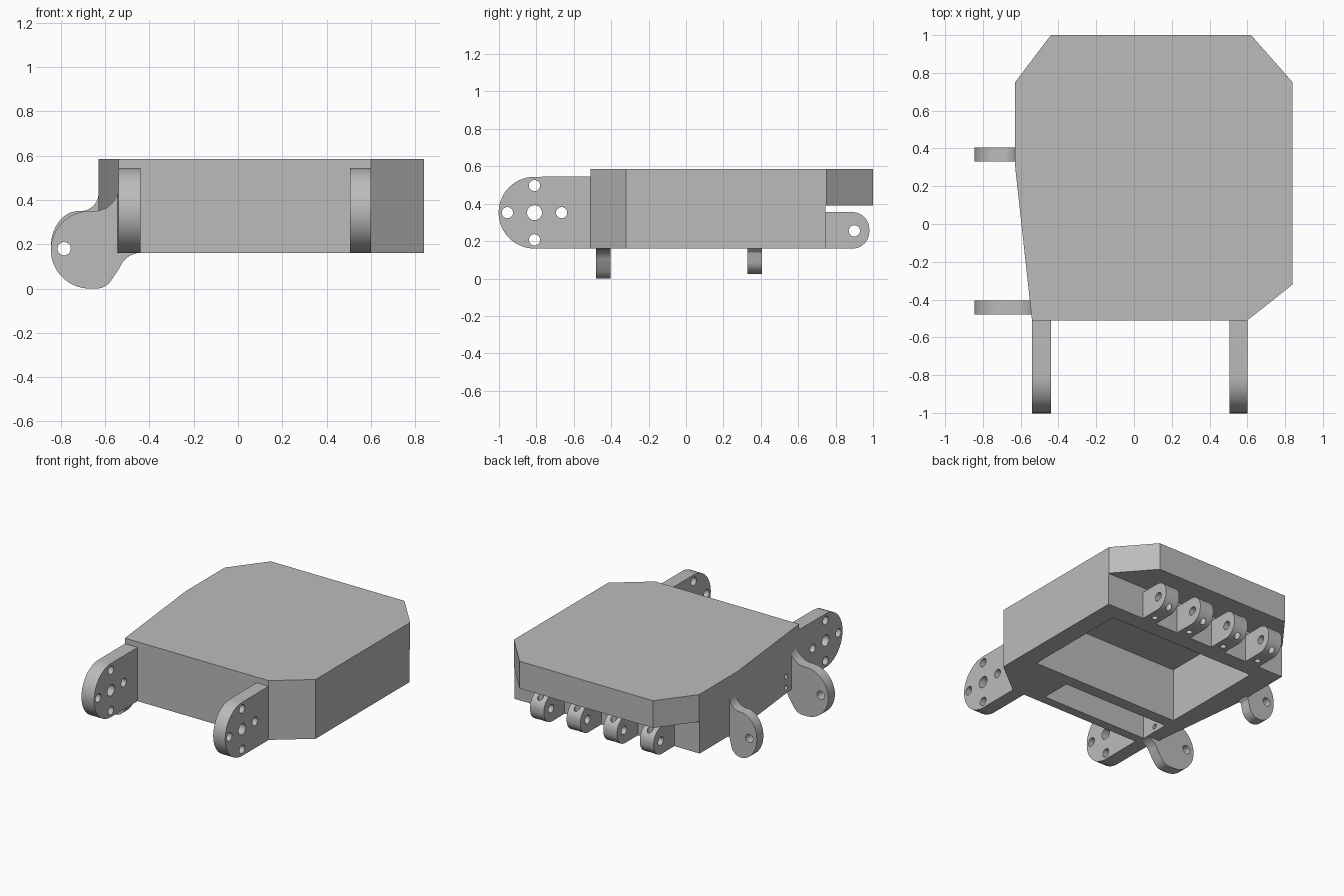
import bpy, bmesh
from math import sin, cos, radians, pi
from mathutils import Vector

cube = bpy.data.objects.get("Cube")
if cube:
    bpy.data.objects.remove(cube)

grey = bpy.data.materials.new("plain grey")
grey.use_nodes = True
GREY = (0.5, 0.5, 0.5, 1)
grey.diffuse_color = GREY
grey.node_tree.nodes["Principled BSDF"].inputs["Base Color"].default_value = GREY

# Maps a profile point (u, v) and a depth w to space, by extrusion axis
PLACE = {
    "x": lambda u, v, w: (w, u, v),
    "y": lambda u, v, w: (u, w, v),
    "z": lambda u, v, w: (u, v, w),
}


def arc(cu, cv, ru, start, end, rv=None, steps=12):
    rv = rv or ru
    angles = [radians(start + (end - start) * i / steps) for i in range(steps + 1)]
    return [(cu + ru * cos(a), cv + rv * sin(a)) for a in angles]


def prism(name, profile, axis, low, high):
    bm = bmesh.new()
    verts = [bm.verts.new(PLACE[axis](u, v, low)) for u, v in profile]
    face = bm.faces.new(verts)
    grown = bmesh.ops.extrude_face_region(bm, geom=[face])["geom"]
    shift = Vector(PLACE[axis](0, 0, high - low))
    bmesh.ops.translate(bm, vec=shift, verts=[g for g in grown if isinstance(g, bmesh.types.BMVert)])
    bmesh.ops.recalc_face_normals(bm, faces=bm.faces)
    mesh = bpy.data.meshes.new(name)
    bm.to_mesh(mesh)
    bm.free()
    mesh.materials.append(grey)
    obj = bpy.data.objects.new(name, mesh)
    bpy.context.collection.objects.link(obj)
    return obj


def box(name, x, y, z):
    return prism(name, [(x[0], y[0]), (x[1], y[0]), (x[1], y[1]), (x[0], y[1])], "z", *z)


def drill(u, v, r, axis, low, high):
    return prism("drill", arc(u, v, r, 0, 345, steps=23), axis, low, high)


def cut(obj, cutters):
    bpy.context.view_layer.objects.active = obj
    for cutter in cutters:
        cutter.hide_render = True
        mod = obj.modifiers.new("cut", "BOOLEAN")
        mod.operation = "DIFFERENCE"
        mod.solver = "EXACT"
        mod.object = cutter
        bpy.ops.object.modifier_apply(modifier=mod.name)
        bpy.data.objects.remove(cutter)


def smooth(obj):
    bpy.ops.object.select_all(action="DESELECT")
    obj.select_set(True)
    bpy.context.view_layer.objects.active = obj
    bpy.ops.object.shade_smooth_by_angle(angle=radians(30))


# Hollow housing with a rear overhang, two pockets below and two side holes
outline = [(-0.44, 1), (-0.63, 0.75), (-0.63, 0.31), (-0.54, -0.51),
           (0.6, -0.51), (0.84, -0.32), (0.84, 0.75), (0.62, 1)]
housing = prism("housing", outline, "z", 0.16, 0.585)
cut(housing, [
    box("rear_step", (-1, 1), (0.745, 1.2), (0, 0.39)),
    box("main_pocket", (-0.455, 0.705), (-0.145, 0.63), (0, 0.54)),
    box("front_pocket", (-0.455, 0.38), (-0.445, -0.23), (0, 0.54)),
    drill(-0.335, 0.2, 0.018, "x", -0.8, -0.4),
    drill(-0.335, 0.28, 0.018, "x", -0.8, -0.4),
])
smooth(housing)

# Front arms with a centre bore and four bolt holes
arm_profile = [(-0.5, 0.16), (-0.5, 0.545)] + arc(-0.81, 0.352, 0.192, 90, 270, steps=28)
for side, low, high in (("right", -0.54, -0.44), ("left", 0.505, 0.6)):
    arm = prism(side + "_front_arm", arm_profile, "x", low, high)
    bolts = [(-0.81 + 0.145 * cos(i * pi / 2), 0.352 + 0.145 * sin(i * pi / 2)) for i in range(4)]
    cut(arm, [drill(-0.81, 0.352, 0.04, "x", low - 0.1, high + 0.1)]
        + [drill(u, v, 0.03, "x", low - 0.1, high + 0.1) for u, v in bolts])
    smooth(arm)

# Side ears, blended into the right wall
front_ear = ([(-0.46, 0.46)] + arc(-0.65, 0.46, 0.11, 0, -90) + arc(-0.67, 0.175, 0.175, 90, 270, steps=28)
             + arc(-0.64, 0.08, 0.08, 270, 325) + arc(-0.44, 0.06, 0.1, 160, 100))
rear_ear = ([(-0.6, 0.43)] + arc(-0.71, 0.43, 0.08, 0, -90)
            + arc(-0.72, 0.1875, 0.125, 90, 270, rv=0.1625, steps=28)
            + arc(-0.72, 0.105, 0.08, 275, 350) + [(-0.63, 0.14), (-0.6, 0.17)])
for name, profile, low, high in (("front_ear", front_ear, -0.48, -0.405),
                                 ("rear_ear", rear_ear, 0.33, 0.405)):
    ear = prism(name, profile, "y", low, high)
    cut(ear, [drill(-0.785, 0.18, 0.03, "y", low - 0.1, high + 0.1)])
    smooth(ear)

# Rear lugs with a pin hole across and two upright holes
lug_profile = ([(0.73, 0.355), (0.73, 0.16)] + arc(0.89, 0.25, 0.09, -90, 0)
               + arc(0.89, 0.265, 0.09, 0, 90))
for i in range(4):
    x = -0.375 + 0.29 * i
    lug = prism(f"rear_lug_{i + 1}", lug_profile, "x", x - 0.055, x + 0.055)
    cut(lug, [drill(0.9, 0.255, 0.03, "x", x - 0.1, x + 0.1),
              drill(x, 0.8, 0.02, "z", 0.1, 0.45),
              drill(x, 0.94, 0.02, "z", 0.1, 0.45)])
    smooth(lug)
